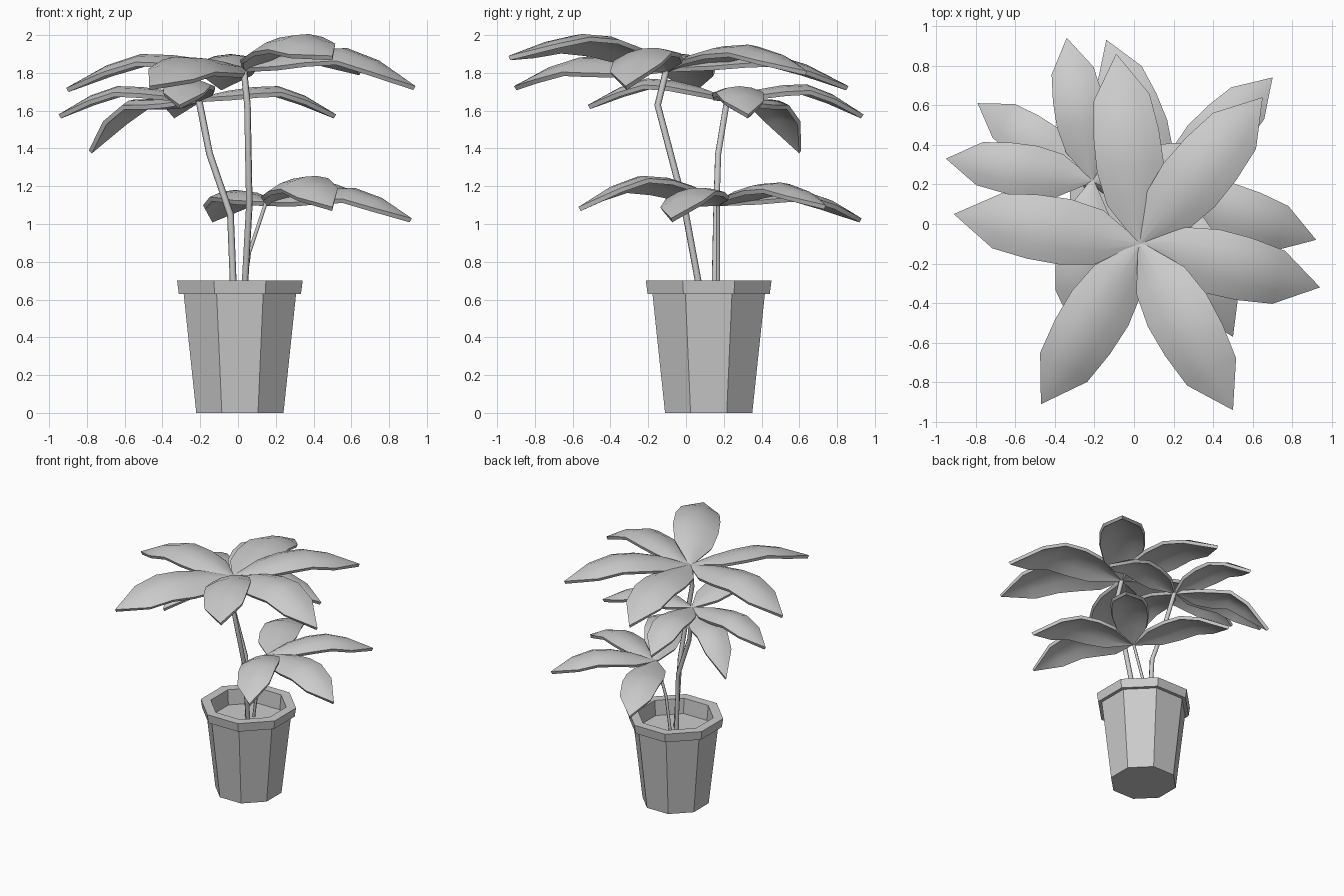
import bpy, bmesh, math
from mathutils import Vector

cube = bpy.data.objects.get("Cube")
if cube:
    bpy.data.objects.remove(cube, do_unlink=True)

grey = bpy.data.materials.new("plain_grey")
grey.use_nodes = True
GREY = (0.6, 0.6, 0.6, 1)
grey.diffuse_color = GREY
grey.node_tree.nodes["Principled BSDF"].inputs["Base Color"].default_value = GREY


def add_object(name, data):
    obj = bpy.data.objects.new(name, data)
    bpy.context.collection.objects.link(obj)
    data.materials.append(grey)
    return obj


def lathe(name, profile, centre, sides=8):
    """Flat-faced turned shape with closed ends; profile is (radius, z)."""
    bm = bmesh.new()
    rings = []
    for radius, z in profile:
        angles = [(i + 0.5) * math.tau / sides for i in range(sides)]
        rings.append([bm.verts.new((centre[0] + radius * math.cos(a),
                                    centre[1] + radius * math.sin(a), z)) for a in angles])
    for low, high in zip(rings, rings[1:]):
        for i in range(sides):
            j = (i + 1) % sides
            bm.faces.new((low[i], low[j], high[j], high[i]))
    bm.faces.new(rings[0][::-1])
    bm.faces.new(rings[-1])
    mesh = bpy.data.meshes.new(name)
    bm.to_mesh(mesh)
    bm.free()
    return add_object(name, mesh)


def stem(name, points, radius):
    """Thin faceted tube along a bent path."""
    curve = bpy.data.curves.new(name, "CURVE")
    curve.dimensions = "3D"
    curve.bevel_depth = radius
    curve.bevel_resolution = 1
    curve.use_fill_caps = True
    spline = curve.splines.new("POLY")
    spline.points.add(len(points) - 1)
    for p, co in zip(spline.points, points):
        p.co = (*co, 1)
    return add_object(name, curve)


# Leaf rows: distance along, half width, share of the rise
ROWS = [(0, 0.012, 0), (0.22, 0.145, 0.6), (0.4, 0.176, 0.92),
        (0.58, 0.172, 1), (0.77, 0.147, None), (1, 0, None)]


def leaf(name, base, tip, peak, roll=0.0):
    """Arched leaf from base to tip; a positive roll lifts its left edge."""
    base, tip = Vector(base), Vector(tip)
    run = (tip - base).to_2d()
    size = run.length
    side = Vector((-run.y, run.x)).normalized()
    bm = bmesh.new()
    rows = []
    for t, width, share in ROWS:
        if share is not None:
            z = base.z + (peak - base.z) * share
        else:
            z = peak + (tip.z - peak) * (0.33 if t < 1 else 1)
        row = []
        for s in (-1, -0.5, 0, 0.5, 1):
            offset = s * width * size
            xy = base.to_2d() + run * t + side * offset
            droop = 0.26 * width * size * s * s
            row.append(bm.verts.new((xy.x, xy.y, z - droop + roll * offset)))
        rows.append(row)
    for a, b in zip(rows, rows[1:]):
        for i in range(4):
            bm.faces.new((a[i], b[i], b[i + 1], a[i + 1]))
    bmesh.ops.remove_doubles(bm, verts=bm.verts[:], dist=0.0005)
    bmesh.ops.recalc_face_normals(bm, faces=bm.faces[:])
    if sum(f.normal.z for f in bm.faces) < 0:
        bmesh.ops.reverse_faces(bm, faces=bm.faces[:])
    mesh = bpy.data.meshes.new(name)
    bm.to_mesh(mesh)
    bm.free()
    obj = add_object(name, mesh)
    solid = obj.modifiers.new("thickness", "SOLIDIFY")
    solid.thickness = 0.025
    solid.offset = -1
    bpy.ops.object.select_all(action="DESELECT")
    obj.select_set(True)
    bpy.context.view_layer.objects.active = obj
    bpy.ops.object.modifier_apply(modifier=solid.name)
    bpy.ops.object.shade_smooth_by_angle(angle=math.radians(40))
    return obj


# Pot with a stepped rim and sunken soil
POT = (0.01, 0.12)
lathe("pot", [(0.25, 0), (0.322, 0.63), (0.35, 0.63), (0.36, 0.7),
              (0.285, 0.7), (0.275, 0.58)], POT)

# Stems
TOP, MIDDLE, LOW = (0.03, -0.1, 1.83), (-0.21, 0.22, 1.67), (0.15, 0.17, 1.12)
stem("top_stem", [(0.03, 0.09, 0.56), (0.06, -0.01, 1.1), (0.05, -0.15, 1.63), TOP], 0.018)
stem("middle_stem", [(-0.02, 0.15, 0.56), (-0.04, 0.16, 1.05), (-0.15, 0.17, 1.37), MIDDLE], 0.018)
stem("low_stem", [(0.02, 0.17, 0.56), (0.06, 0.17, 0.85), LOW], 0.011)

# Leaf clusters: tip, peak height, roll
CLUSTERS = {
    "top": (TOP, [((-0.91, 0.05, 1.72), 1.9, 0),
                  ((-0.47, -0.91, 1.73), 1.88, -0.2),
                  ((0.5, -0.94, 1.89), 2.0, 0.2),
                  ((0.94, -0.32, 1.73), 1.93, 0.15),
                  ((0.65, 0.64, 1.81), 1.95, 0),
                  ((-0.09, 0.86, 1.73), 1.9, 0)]),
    "middle": (MIDDLE, [((-0.95, 0.33, 1.58), 1.73, 0),
                        ((-0.79, 0.61, 1.39), 1.66, 0),
                        ((-0.34, 0.94, 1.58), 1.74, 0),
                        ((0.52, 0.33, 1.58), 1.73, 0),
                        ((-0.31, -0.52, 1.63), 1.77, 0)]),
    "low": (LOW, [((0.92, -0.08, 1.03), 1.19, 0.15),
                  ((0.5, -0.57, 1.09), 1.25, 0.2),
                  ((0.7, 0.74, 1.1), 1.22, 0),
                  ((-0.14, 0.93, 1.03), 1.18, 0)]),
}
for cluster, (base, leaves) in CLUSTERS.items():
    for number, (tip, peak, roll) in enumerate(leaves, 1):
        leaf(f"{cluster}_leaf_{number}", base, tip, peak, roll)
